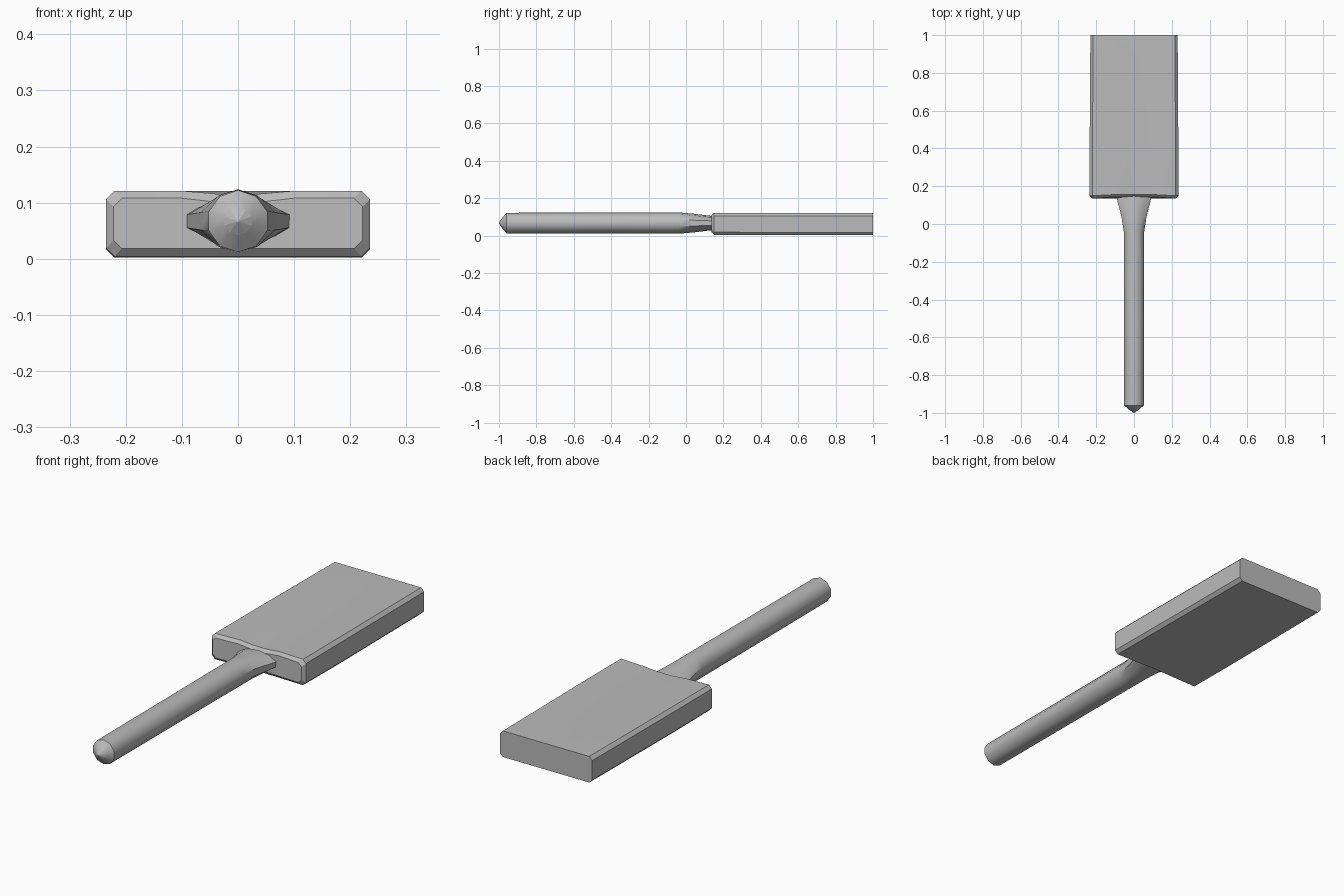
import bpy, bmesh, math

if "Cube" in bpy.data.objects:
    bpy.data.objects.remove(bpy.data.objects["Cube"])

grey = bpy.data.materials.new("plain grey")
grey.use_nodes = True
colour = (0.5, 0.5, 0.5, 1)
grey.diffuse_color = colour
grey.node_tree.nodes["Principled BSDF"].inputs["Base Color"].default_value = colour


def loft(name, sections, angle):
    """Skin a list of closed cross-sections, ordered front to back."""
    bm = bmesh.new()
    rings = [[bm.verts.new(p) for p in s] for s in sections]
    for a, b in zip(rings, rings[1:]):
        for i in range(len(a)):
            j = (i + 1) % len(a)
            bm.faces.new((a[i], a[j], b[j], b[i]))
    bm.faces.new(rings[0])
    bm.faces.new(rings[-1])
    bmesh.ops.remove_doubles(bm, verts=bm.verts, dist=0.0001)
    bmesh.ops.recalc_face_normals(bm, faces=bm.faces)
    mesh = bpy.data.meshes.new(name)
    bm.to_mesh(mesh)
    bm.free()
    mesh.materials.append(grey)
    obj = bpy.data.objects.new(name, mesh)
    bpy.context.collection.objects.link(obj)
    bpy.ops.object.select_all(action="DESELECT")
    obj.select_set(True)
    bpy.context.view_layer.objects.active = obj
    bpy.ops.object.shade_smooth_by_angle(angle=math.radians(angle))


def oval(y, rx, rz, z=0.067, sides=10):
    steps = [math.tau * i / sides + math.pi / 2 for i in range(sides)]
    return [(rx * math.cos(t), y, z + rz * math.sin(t)) for t in steps]


def slab(y, half, low, high, cut=0.015, dip=0.0):
    """Chamfered slab section with a shallow dip in the middle."""
    right = [(0, low), (half - cut, low), (half, low + cut), (half, high - cut),
             (half - cut, high), (0.1, high), (0.03, high - dip)]
    left = [(-x, z) for x, z in reversed(right[1:])]
    return [(x, y + (dip if abs(x) < 0.2 else 0), z) for x, z in right + left]


# Blade: flat back end, rounded shoulders at the handle
loft("blade", [
    slab(0.136, 0.222, 0.018, 0.108, dip=0.008),
    slab(0.15, 0.235, 0.004, 0.121, dip=0.006),
    slab(0.4, 0.235, 0.002, 0.121),
    slab(1.0, 0.231, 0.002, 0.12),
], 30)

# Handle: blunt pointed butt, round grip, flattened flare into the blade
loft("handle", [
    oval(-0.985, 0.025, 0.025),
    oval(-0.96, 0.055, 0.055),
    oval(-0.04, 0.057, 0.057),
    oval(0.04, 0.07, 0.05),
    oval(0.12, 0.092, 0.04),
    oval(0.16, 0.1, 0.036),
], 40)

# Butt tip
loft("handle_tip", [
    oval(-1.0, 0.002, 0.002),
    oval(-0.985, 0.025, 0.025),
], 20)
